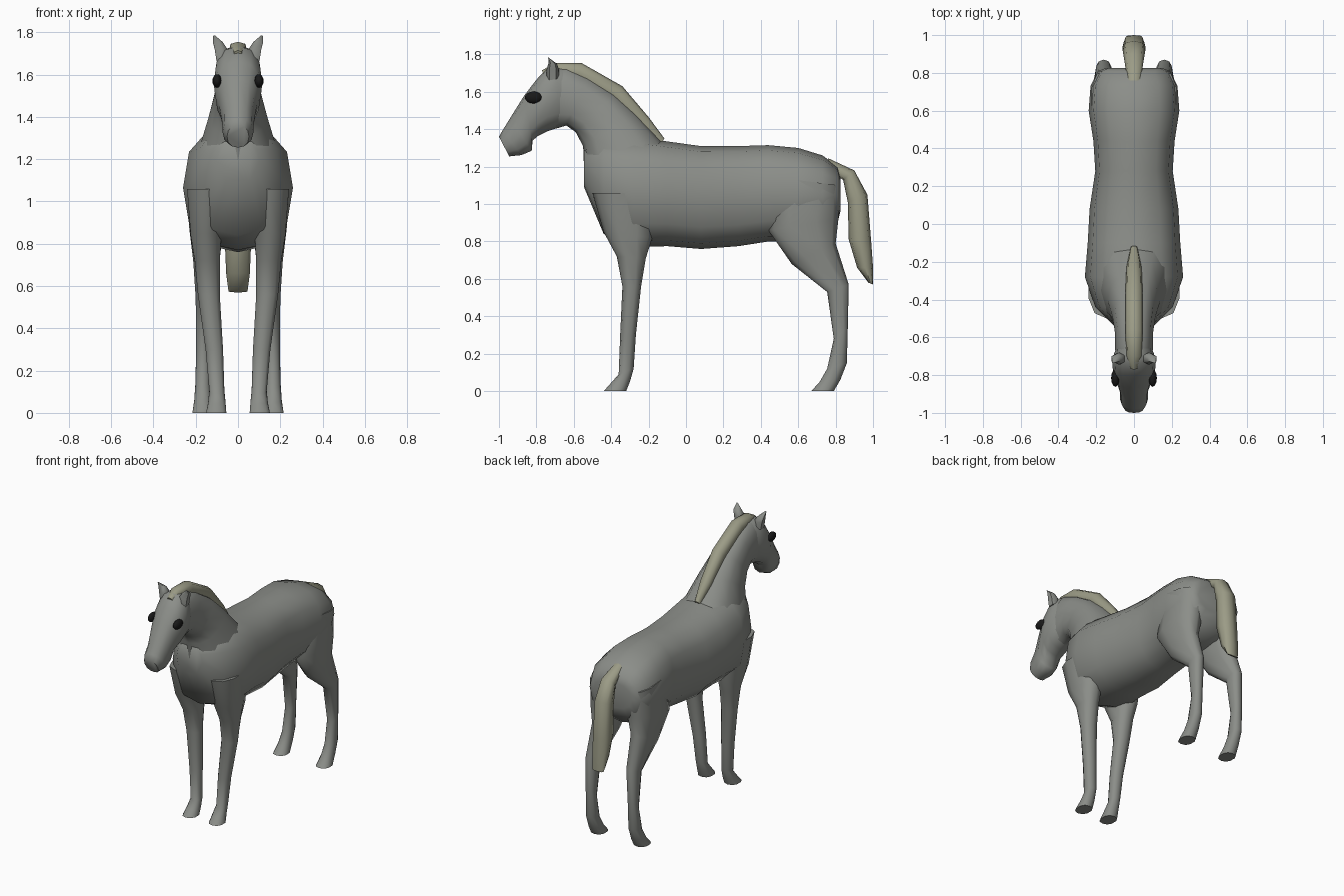
import bpy, bmesh, math
from mathutils import Vector


def material(name, rgb):
    m = bpy.data.materials.new(name)
    m.diffuse_color = (*rgb, 1)
    return m


COAT = material("coat", (0.26, 0.27, 0.25))
HAIR = material("hair", (0.33, 0.33, 0.24))
BLACK = material("eye_black", (0.01, 0.01, 0.01))


def finish(bm, name, mat, angle=60):
    bmesh.ops.recalc_face_normals(bm, faces=bm.faces)
    me = bpy.data.meshes.new(name)
    bm.to_mesh(me)
    bm.free()
    me.materials.append(mat)
    ob = bpy.data.objects.new(name, me)
    bpy.context.collection.objects.link(ob)
    bpy.ops.object.select_all(action='DESELECT')
    ob.select_set(True)
    bpy.context.view_layer.objects.active = ob
    bpy.ops.object.shade_smooth_by_angle(angle=math.radians(angle))
    return ob


def loft(name, sections, mat=COAT, n=12, e=0.85, side=1):
    """Each section: two opposite profile points (y, z), half width, centre x."""
    bm = bmesh.new()
    rings = []
    for y1, z1, y2, z2, hw, cx in sections:
        mid = Vector((side * cx, (y1 + y2) / 2, (z1 + z2) / 2))
        axis = Vector((0, (y1 - y2) / 2, (z1 - z2) / 2))
        ring = []
        for i in range(n):
            a = 2 * math.pi * i / n
            c, s = math.cos(a), math.sin(a)
            u = math.copysign(abs(c) ** e, c)
            v = math.copysign(abs(s) ** e, s)
            ring.append(bm.verts.new(mid + axis * u + Vector((hw * v, 0, 0))))
        rings.append(ring)
    for a, b in zip(rings, rings[1:]):
        for i in range(n):
            j = (i + 1) % n
            bm.faces.new((a[i], a[j], b[j], b[i]))
    bm.faces.new(rings[0])
    bm.faces.new(rings[-1])
    return finish(bm, name, mat)


# Barrel, chest and rump: (y, top z, bottom z, half width)
trunk = [(-0.545, 1.29, 1.09, 0.10), (-0.44, 1.36, 0.84, 0.205), (-0.28, 1.36, 0.77, 0.26),
         (-0.10, 1.335, 0.775, 0.245), (0.08, 1.31, 0.76, 0.235), (0.28, 1.31, 0.775, 0.205),
         (0.44, 1.315, 0.80, 0.215), (0.60, 1.30, 0.80, 0.24), (0.73, 1.26, 0.82, 0.23),
         (0.81, 1.20, 0.90, 0.19), (0.825, 1.14, 0.96, 0.15)]
loft("body", [(y, t, y, b, w, 0) for y, t, b, w in trunk], e=0.8)

# Neck and head in one sweep: upper point, lower point, half width
neck = [(-0.08, 1.28, -0.50, 1.02, 0.21), (-0.16, 1.37, -0.545, 1.19, 0.175),
        (-0.26, 1.48, -0.55, 1.31, 0.14), (-0.38, 1.59, -0.59, 1.385, 0.115),
        (-0.52, 1.68, -0.64, 1.42, 0.10), (-0.64, 1.735, -0.69, 1.405, 0.10)]
loft("neck", [(*s, 0) for s in neck + [(-0.72, 1.72, -0.74, 1.40, 0.09)]])
head = [(-0.62, 1.725, -0.63, 1.44, 0.08), (-0.69, 1.74, -0.68, 1.41, 0.105),
        (-0.735, 1.735, -0.74, 1.39, 0.115), (-0.80, 1.665, -0.79, 1.365, 0.11),
        (-0.865, 1.58, -0.82, 1.34, 0.09), (-0.94, 1.46, -0.825, 1.285, 0.075),
        (-0.98, 1.395, -0.88, 1.262, 0.073), (-1.0, 1.36, -0.945, 1.255, 0.052)]
loft("head", [(*s, 0) for s in head])

# Mane along the crest and tail hanging behind
mane = [(-0.115, 1.35, -0.15, 1.30, 0.02), (-0.20, 1.465, -0.26, 1.41, 0.04),
        (-0.34, 1.63, -0.40, 1.54, 0.046), (-0.56, 1.755, -0.58, 1.65, 0.046),
        (-0.70, 1.755, -0.70, 1.68, 0.042), (-0.77, 1.715, -0.75, 1.66, 0.02)]
loft("mane", [(*s, 0) for s in mane], HAIR, 8, 0.75)
tail = [(0.76, 1.245, 0.77, 1.17, 0.035), (0.90, 1.18, 0.84, 1.13, 0.052),
        (0.97, 1.05, 0.865, 1.01, 0.06), (0.99, 0.80, 0.87, 0.81, 0.062),
        (1.0, 0.66, 0.915, 0.66, 0.056), (1.0, 0.57, 0.975, 0.58, 0.045)]
loft("tail", [(*s, 0) for s in tail], HAIR, 8, 0.75)

# Legs, ears and eyes: front point, rear point, half width, centre x
front_leg = [(-0.50, 1.06, -0.16, 1.06, 0.10, 0.145), (-0.44, 0.85, -0.18, 0.82, 0.075, 0.152),
             (-0.37, 0.72, -0.215, 0.71, 0.062, 0.145), (-0.34, 0.56, -0.24, 0.56, 0.054, 0.138),
             (-0.352, 0.30, -0.268, 0.30, 0.043, 0.112), (-0.36, 0.09, -0.28, 0.12, 0.037, 0.10),
             (-0.40, 0.045, -0.30, 0.05, 0.043, 0.10), (-0.44, 0, -0.32, 0, 0.05, 0.103)]
hind_leg = [(0.50, 1.14, 0.82, 1.10, 0.09, 0.14), (0.44, 0.86, 0.815, 0.92, 0.09, 0.145),
            (0.565, 0.68, 0.80, 0.79, 0.062, 0.152), (0.755, 0.53, 0.87, 0.57, 0.042, 0.16),
            (0.79, 0.28, 0.865, 0.34, 0.034, 0.165), (0.755, 0.12, 0.86, 0.15, 0.036, 0.167),
            (0.715, 0.05, 0.825, 0.06, 0.042, 0.167), (0.67, 0, 0.79, 0, 0.05, 0.168)]
ear = [(-0.745, 1.66, -0.68, 1.67, 0.03, 0.075), (-0.745, 1.72, -0.68, 1.72, 0.034, 0.08),
       (-0.735, 1.755, -0.69, 1.75, 0.026, 0.095), (-0.737, 1.785, -0.73, 1.78, 0.006, 0.112)]
for side, tag in ((1, "left"), (-1, "right")):
    loft("front_leg_" + tag, front_leg, n=10, side=side)
    loft("hind_leg_" + tag, hind_leg, n=10, side=side)
    loft("ear_" + tag, ear, n=6, side=side)
    bm = bmesh.new()
    bmesh.ops.create_uvsphere(bm, u_segments=12, v_segments=8, radius=1)
    bmesh.ops.scale(bm, vec=(0.022, 0.047, 0.032), verts=bm.verts)
    bmesh.ops.translate(bm, vec=(side * 0.099, -0.815, 1.57), verts=bm.verts)
    finish(bm, "eye_" + tag, BLACK)
